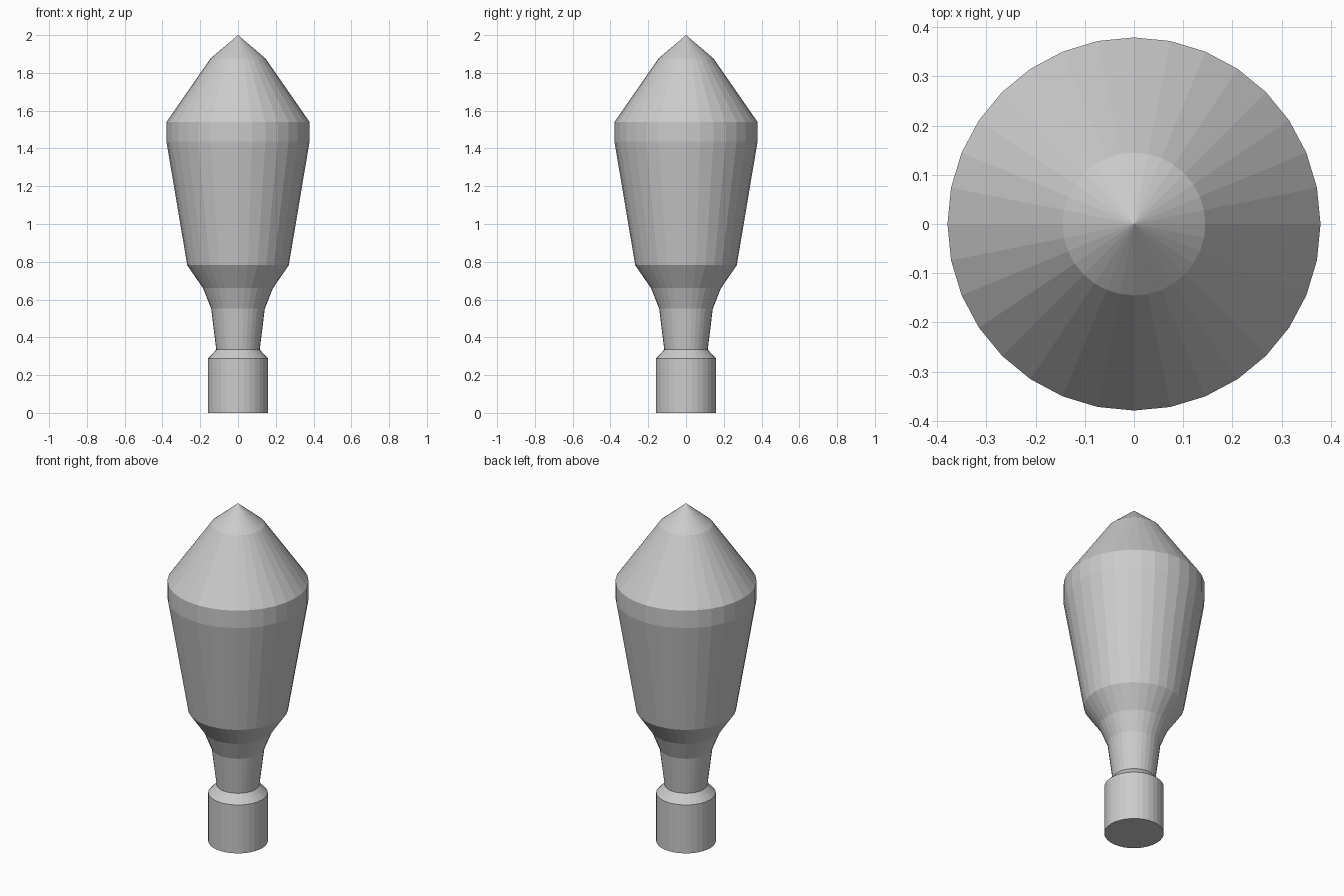
import bpy, bmesh
from math import cos, sin, tau

if "Cube" in bpy.data.objects:
    bpy.data.objects.remove(bpy.data.objects["Cube"])

SIDES = 32


def lathe(name, profile, tip_z):
    """Revolve (radius, z) rings around z, cap the base and close to a point."""
    bm = bmesh.new()
    rings = [[bm.verts.new((r * cos(tau * i / SIDES), r * sin(tau * i / SIDES), z))
              for i in range(SIDES)] for r, z in profile]
    bm.faces.new(rings[0][::-1])
    for low, high in zip(rings, rings[1:]):
        for i in range(SIDES):
            j = (i + 1) % SIDES
            bm.faces.new((low[i], low[j], high[j], high[i]))
    tip = bm.verts.new((0, 0, tip_z))
    for i in range(SIDES):
        bm.faces.new((rings[-1][i], rings[-1][(i + 1) % SIDES], tip))
    mesh = bpy.data.meshes.new(name)
    bm.to_mesh(mesh)
    bm.free()
    obj = bpy.data.objects.new(name, mesh)
    bpy.context.collection.objects.link(obj)
    return obj


lathe("turned_finial", [
    (0.16, 0.0), (0.16, 0.287),                  # cylindrical foot
    (0.115, 0.335), (0.142, 0.552),              # narrow neck
    (0.185, 0.66), (0.269, 0.782),               # flared shoulder
    (0.379, 1.437), (0.379, 1.54),               # tapered body and rim band
    (0.145, 1.877),                              # upper cone
], 2.0)                                          # pointed tip
